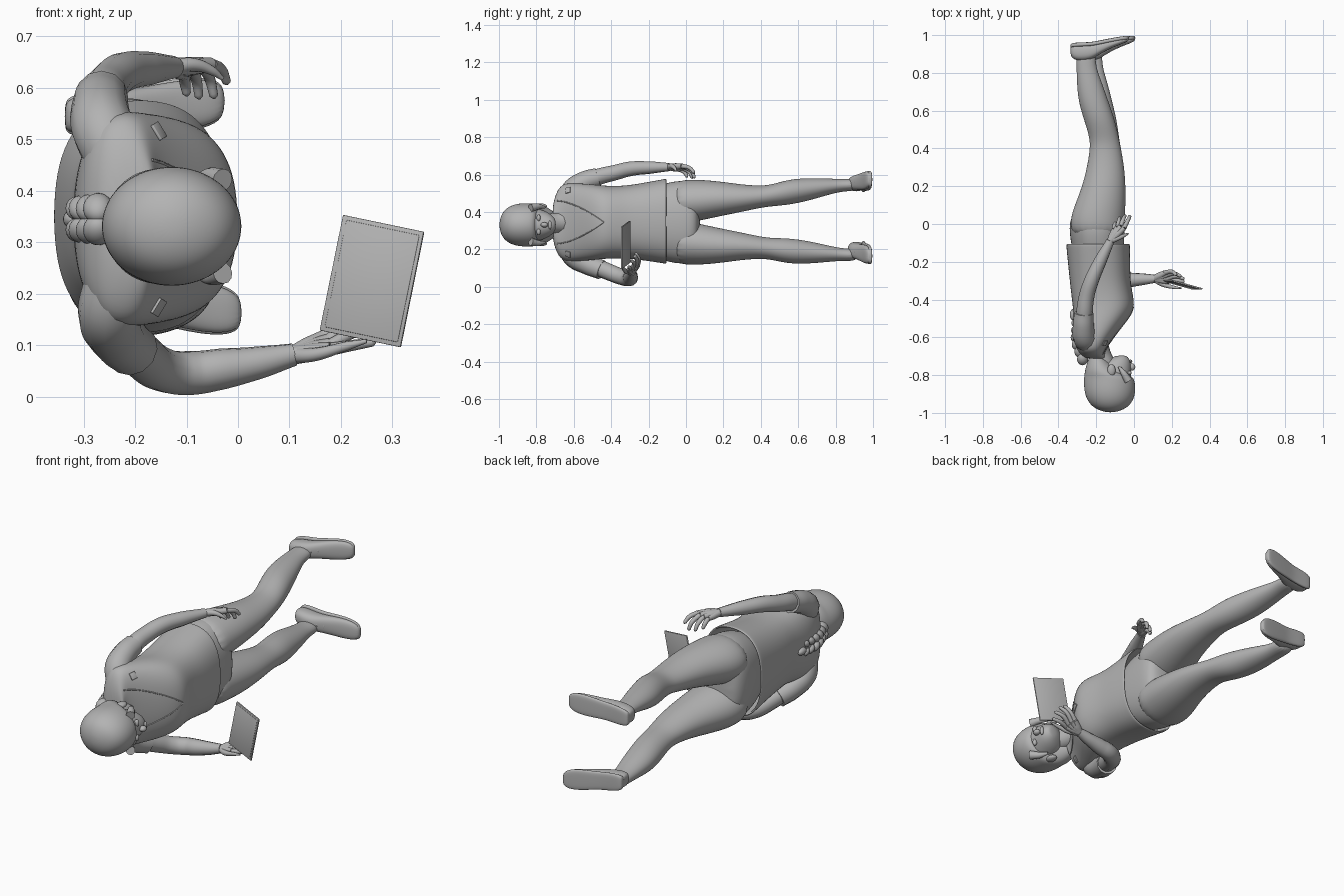
import bpy, bmesh, math
from mathutils import Vector

if "Cube" in bpy.data.objects:
    bpy.data.objects.remove(bpy.data.objects["Cube"])

grey = bpy.data.materials.new("plain grey")
grey.diffuse_color = (0.45, 0.45, 0.45, 1)
grey.use_nodes = True
grey.node_tree.nodes["Principled BSDF"].inputs["Base Color"].default_value = grey.diffuse_color
MID = 0.345  # body mid-plane across z


def finish(ob, mods=()):
    bpy.context.collection.objects.link(ob)
    for o in bpy.context.selected_objects:
        o.select_set(False)
    ob.select_set(True)
    bpy.context.view_layer.objects.active = ob
    for kind, props in mods:
        m = ob.modifiers.new(kind.lower(), kind)
        for k, v in props.items():
            setattr(m, k, v)
    bpy.ops.object.convert(target='MESH')
    ob = bpy.context.object
    ob.data.materials.clear()
    ob.data.materials.append(grey)
    bpy.ops.object.shade_smooth_by_angle(angle=math.radians(45))
    return ob


def loft(name, rows, power=2.0, axis='y', open_end=False, n=20):
    """Rows are (position, low a, high a, low z, high z); a is the other flat axis."""
    bm = bmesh.new()
    rings = []
    for p, a0, a1, z0, z1 in rows:
        ring = []
        for i in range(n):
            t = 2 * math.pi * i / n
            c, s = math.cos(t), math.sin(t)
            c = math.copysign(abs(c) ** (2 / power), c)
            s = math.copysign(abs(s) ** (2 / power), s)
            a = (a0 + a1) / 2 + c * (a1 - a0) / 2
            z = (z0 + z1) / 2 + s * (z1 - z0) / 2
            ring.append(bm.verts.new((a, p, z) if axis == 'y' else (p, a, z)))
        rings.append(ring)
    for r, q in zip(rings, rings[1:]):
        for i in range(n):
            j = (i + 1) % n
            bm.faces.new((r[i], r[j], q[j], q[i]))
    bm.faces.new(rings[-1])
    if not open_end:
        bm.faces.new(rings[0])
    bmesh.ops.recalc_face_normals(bm, faces=bm.faces)
    me = bpy.data.meshes.new(name)
    bm.to_mesh(me)
    bm.free()
    mods = [('SOLIDIFY', {'thickness': 0.01, 'offset': -1})] if open_end else []
    return finish(bpy.data.objects.new(name, me), mods + [('SUBSURF', {'levels': 2})])


def tube(name, pts, res=4):
    """Points are (x, y, z, radius)."""
    cu = bpy.data.curves.new(name, 'CURVE')
    cu.dimensions = '3D'
    cu.bevel_depth, cu.bevel_resolution = 1.0, res
    cu.use_fill_caps, cu.resolution_u = True, 6
    sp = cu.splines.new('BEZIER')
    sp.bezier_points.add(len(pts) - 1)
    for b, p in zip(sp.bezier_points, pts):
        b.co, b.radius = p[:3], p[3]
        b.handle_left_type = b.handle_right_type = 'AUTO'
    return finish(bpy.data.objects.new(name, cu))


def ball(name, loc, size, rot=(0, 0, 0)):
    bm = bmesh.new()
    bmesh.ops.create_uvsphere(bm, u_segments=20, v_segments=12, radius=1)
    me = bpy.data.meshes.new(name)
    bm.to_mesh(me)
    bm.free()
    ob = bpy.data.objects.new(name, me)
    ob.location, ob.scale, ob.rotation_euler = loc, size, rot
    return finish(ob)


def box(name, loc, axes, size):
    """Box spanned by two direction vectors and their normal."""
    u, v = (Vector(a).normalized() for a in axes)
    w = u.cross(v).normalized()
    bm = bmesh.new()
    bmesh.ops.create_cube(bm, size=1)
    for vert in bm.verts:
        a, b, c = vert.co
        vert.co = Vector(loc) + u * a * size[0] + v * b * size[1] + w * c * size[2]
    bmesh.ops.recalc_face_normals(bm, faces=bm.faces)
    me = bpy.data.meshes.new(name)
    bm.to_mesh(me)
    bm.free()
    return finish(bpy.data.objects.new(name, me), [('BEVEL', {'width': 0.0015, 'segments': 2})])


# Torso top with open flared hem
top = loft("tunic", [
    (-.105, -.36, -.02, .12, .58), (-.12, -.36, -.02, .122, .578),
    (-.2, -.352, -.018, .135, .563), (-.3, -.342, -.018, .148, .545),
    (-.38, -.333, -.003, .15, .54), (-.44, -.325, .006, .147, .543),
    (-.5, -.322, -.025, .14, .55), (-.57, -.322, -.08, .135, .555),
    (-.63, -.315, -.125, .133, .557), (-.672, -.3, -.15, .145, .545),
    (-.7, -.275, -.155, .2, .49), (-.715, -.245, -.15, .27, .42)], 2.45, open_end=True)

# Hips and legs
loft("hips", [
    (-.25, -.31, -.06, .18, .51), (-.1, -.335, -.05, .13, .56), (-.02, -.346, -.048, .118, .572),
    (.04, -.335, -.05, .13, .56), (.075, -.29, -.09, .2, .49)], 2.3)
leg = [
    (-.08, -.33, -.055, .345, .565), (.02, -.342, -.048, .342, .575), (.1, -.315, -.043, .358, .572),
    (.2, -.275, -.043, .38, .562), (.3, -.25, -.05, .4, .547), (.4, -.233, -.068, .422, .54),
    (.46, -.236, -.08, .43, .547), (.55, -.265, -.1, .437, .575), (.65, -.296, -.135, .458, .582),
    (.75, -.303, -.17, .488, .58), (.84, -.305, -.205, .512, .575), (.92, -.305, -.2, .51, .58)]
loft("upper_leg", leg)
other = []
for y, x0, x1, z0, z1 in leg:
    t = min(1, max(0, (y - .45) / .35))
    other.append((y, x0 + .035 * t, x1 + .035 * t, 2 * MID - z1 + .025 * t, 2 * MID - z0 + .025 * t))
loft("lower_leg", other)

# Shoes: length fraction, instep, sole, half width
last = [(0, .9, .945, .022), (.03, .875, .953, .034), (.15, .862, .955, .041), (.36, .868, .957, .041),
        (.5, .9, .966, .043), (.74, .938, .981, .05), (.92, .957, .99, .044), (1, .972, .991, .024)]
for side, x0, x1, za, zb in (("upper", -.337, -.025, .545, .575), ("lower", -.302, .008, .207, .163)):
    rows, soles = [], []
    for t, a, b, w in last:
        x, z = x0 + t * (x1 - x0), za + t * (zb - za)
        rows.append((x, a, b, z - w, z + w))
        soles.append((x, b - .016, b + .006, z - w - .004, z + w + .004))
    loft(side + "_shoe", rows, 2.5, 'x')
    loft(side + "_shoe_sole", soles, 3.5, 'x')
    for k in range(3):  # laces
        t = .42 + .09 * k
        x, z, y = x0 + t * (x1 - x0), za + t * (zb - za), .885 + .017 * k
        tube(side + "_lace", [(x, y + .02, z - .03, .003), (x, y, z, .003), (x, y + .02, z + .03, .003)], 2)

# Arms and sleeves
tube("upper_sleeve", [(-.235, -.63, .46, .06), (-.262, -.6, .52, .062), (-.268, -.54, .562, .056),
                      (-.265, -.47, .585, .051)])
tube("upper_arm", [(-.265, -.58, .53, .048), (-.263, -.48, .583, .044), (-.25, -.38, .61, .041),
                   (-.225, -.3, .63, .039), (-.18, -.2, .637, .034), (-.125, -.09, .64, .022)])
tube("lower_sleeve", [(-.235, -.63, .23, .06), (-.25, -.6, .165, .062), (-.238, -.53, .122, .056),
                      (-.205, -.45, .09, .052)])
tube("lower_arm", [(-.24, -.56, .14, .046), (-.19, -.42, .082, .045), (-.14, -.335, .05, .043),
                   (-.09, -.302, .046, .043), (-.03, -.297, .054, .04), (.04, -.293, .066, .032),
                   (.11, -.29, .082, .022)])


def hand(side, wrist, knuckles, mids, tips, thumb):
    k = [Vector(p) for p in knuckles]
    for i, (a, m, t) in enumerate(zip(k, mids, tips)):
        tube(side + "_palm", [(*wrist, .018), (*Vector(wrist).lerp(a, .5), .018), (*a, .014)])
        e = Vector(t) + (Vector(t) - Vector(m)).normalized() * .006
        tube(side + "_finger", [(*a, .0125), (*m, .0105), (*t, .0085), (*e, .003)])
    tube(side + "_thumb", [(*wrist, .016), (*thumb[0], .013), (*thumb[1], .009), (*thumb[2], .004)])


hand("upper", (-.125, -.09, .64),
     [(-.105, -.03, .628), (-.087, -.018, .636), (-.07, -.012, .642), (-.052, -.02, .645)],
     [(-.103, -.005, .608), (-.08, .018, .612), (-.055, .03, .618), (-.032, .02, .635)],
     [(-.1, .005, .59), (-.076, .033, .584), (-.047, .044, .585), (-.022, .042, .612)],
     [(-.085, -.075, .645), (-.05, -.06, .633), (-.03, -.05, .618)])
hand("lower", (.105, -.29, .08),
     [(.18, -.305, .092), (.18, -.287, .1), (.175, -.27, .108), (.165, -.258, .115)],
     [(.225, -.298, .1), (.225, -.277, .125), (.215, -.262, .142), (.2, -.252, .148)],
     [(.262, -.305, .106), (.262, -.29, .138), (.245, -.275, .165), (.222, -.268, .178)],
     [(.15, -.318, .082), (.21, -.335, .098), (.25, -.34, .108)])

# Tablet in the lower hand
u, v = (.158, -.044, -.033), (-.0455, 0, -.2245)
box("tablet", (.2605, -.322, .2245), (u, v), (.166, .229, .008))
box("tablet_screen", (.2605, -.3265, .2245), (u, v), (.15, .212, .003))

# Neck, head and face
tube("neck", [(-.2, -.65, MID, .065), (-.175, -.7, .34, .056), (-.15, -.76, .335, .056), (-.14, -.8, .333, .05)])
ZC = .331


def sym(rows):
    return [(y, a, b, ZC - w, ZC + w) for y, a, b, w in rows]


loft("face", sym([(-.696, -.085, -.045, .02), (-.705, -.115, -.03, .04), (-.73, -.17, -.016, .064),
                  (-.765, -.2, -.014, .08), (-.81, -.22, -.014, .093), (-.87, -.23, -.015, .1),
                  (-.94, -.2, -.04, .08)]))
loft("hair", sym([(-.693, -.225, -.165, .05), (-.71, -.24, -.145, .075), (-.755, -.256, -.105, .102),
                  (-.785, -.262, -.06, .113), (-.806, -.265, -.008, .116), (-.83, -.267, .006, .117),
                  (-.88, -.266, .011, .118), (-.93, -.252, 0, .108), (-.97, -.22, -.03, .083),
                  (-.99, -.175, -.075, .048), (-.997, -.14, -.11, .015)]))
ball("nose", (-.011, -.757, ZC), (.018, .02, .014))
ball("lips", (-.018, -.727, ZC), (.009, .009, .024))
for s in (-1, 1):
    ball("ear", (-.12, -.775, ZC + s * .1), (.022, .032, .014))
    ball("eye", (-.024, -.788, ZC + s * .037), (.012, .011, .018))
    tube("side_lock", [(-.03, -.83, ZC + s * .09, .022), (-.055, -.79, ZC + s * .098, .016),
                       (-.08, -.755, ZC + s * .094, .006)])

# Braid down the back
for i in range(6):
    y, r = -.715 + i * .038, .031 - .0022 * i
    for s in (-1, 1):
        ball("braid_strand", (-.272 - .04 * min(1, i / 2.5), y, MID + s * .021),
             (r * .95, r * 1.15, r * .85), (s * .6, 0, 0))
ball("braid_end", (-.322, -.48, MID), (.018, .03, .018))

# Neckline trim and chest badges laid on the front surface
bpy.context.view_layer.update()


def on_front(y, z):
    hit, loc, nor, _ = top.ray_cast(Vector((1, y, z)), Vector((-1, 0, 0)))
    return (loc, nor) if hit else (Vector((-.15, y, z)), Vector((1, 0, 0)))


for s in (-1, 1):
    line = []
    for i in range(9):
        t = i / 8
        line.append((*on_front(-.69 + .25 * t, MID + s * .115 * (1 - t ** 1.6))[0], .003))
    tube("neckline_trim", line, 2)
    loc, nor = on_front(-.63, MID + s * .17)
    across = nor.cross(Vector((0, 1, 0)))
    box("chest_badge", loc + nor * .003, (across, nor.cross(across)), (.034, .03, .006))
